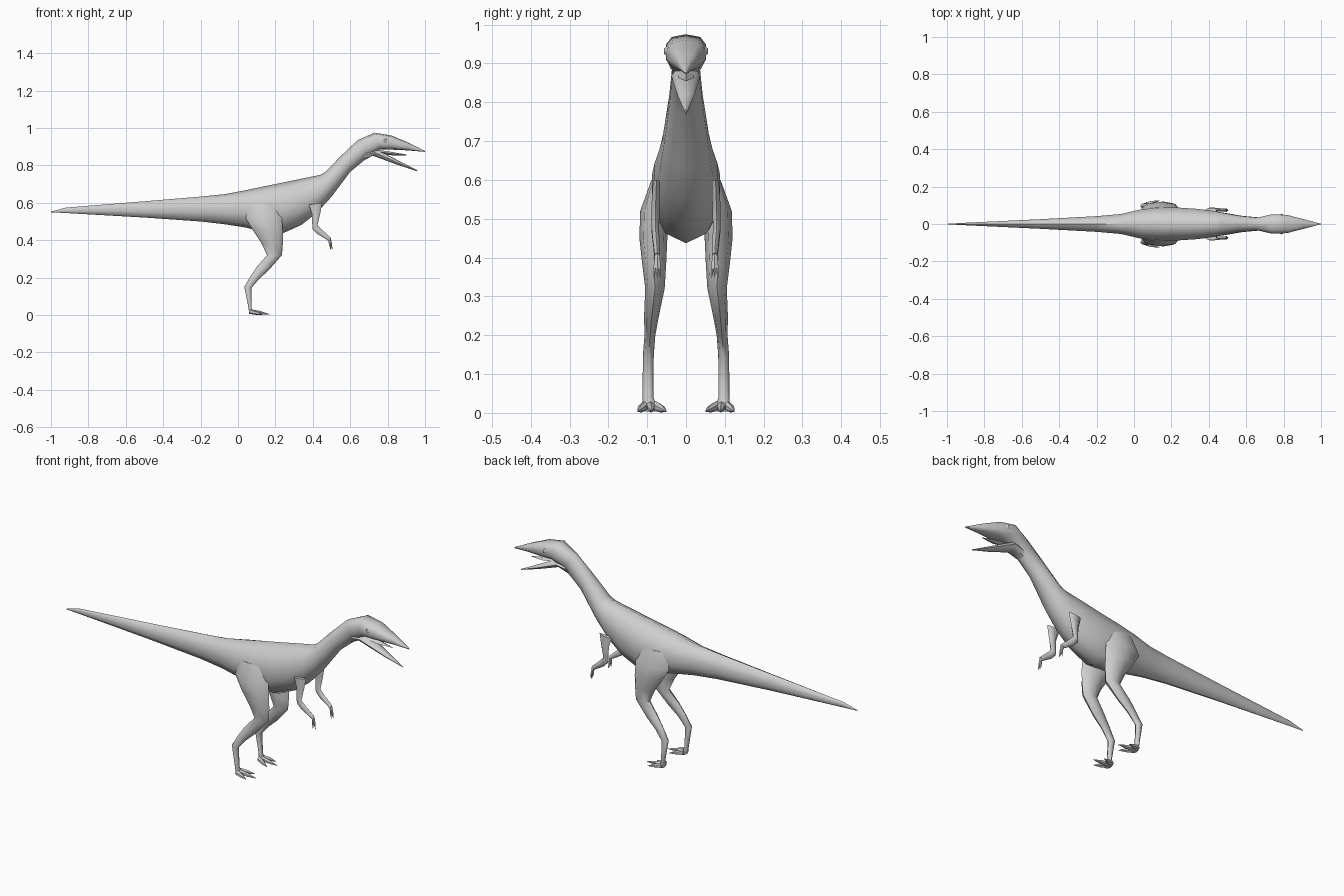
import bpy, bmesh, math

skin = bpy.data.materials.new("grey_skin")
skin.diffuse_color = (0.62, 0.62, 0.62, 1)


def loft(name, rings, sides=10, angle=50):
    """Each ring: upper edge (x, z), lower edge (x, z), centre y, half width, squareness."""
    bm = bmesh.new()
    loops = []
    for ux, uz, lx, lz, yc, w, power in rings:
        loop = []
        for i in range(sides):
            a = 2 * math.pi * i / sides
            c, s = math.cos(a), math.sin(a)
            c = math.copysign(abs(c) ** power, c)
            s = math.copysign(abs(s) ** power, s) if abs(s) > 1e-6 else 0
            t = (1 + c) / 2
            loop.append(bm.verts.new((lx + (ux - lx) * t, yc + w * s, lz + (uz - lz) * t)))
        loops.append(loop)
    for a, b in zip(loops, loops[1:]):
        for i in range(sides):
            j = (i + 1) % sides
            bm.faces.new((a[i], a[j], b[j], b[i]))
    bm.faces.new(loops[0])
    bm.faces.new(loops[-1])
    bmesh.ops.recalc_face_normals(bm, faces=bm.faces)
    mesh = bpy.data.meshes.new(name)
    bm.to_mesh(mesh)
    bm.free()
    mesh.materials.append(skin)
    for p in mesh.polygons:
        p.use_smooth = True
    mesh.set_sharp_from_angle(angle=math.radians(angle))
    obj = bpy.data.objects.new(name, mesh)
    bpy.context.collection.objects.link(obj)
    return obj


def spike(name, base, tip, r, mid=0.5):
    """Small tapering toe or claw between two points."""
    rings = []
    for t, k in ((0, 1), (mid, 0.8), (1, 0.06)):
        x, y, z = (base[i] + (tip[i] - base[i]) * t for i in range(3))
        dx, dz = tip[0] - base[0], tip[2] - base[2]
        d = math.hypot(dx, dz)
        nx, nz = -dz / d * r * k, dx / d * r * k
        rings.append((x + nx, z + nz, x - nx, z - nz, y, r * k, 1))
    return loft(name, rings, 6)


# Tail, torso, neck and upper head in one skin
loft("body", [
    (-1.00, 0.553, -1.00, 0.549, 0, 0.001, 1),
    (-0.92, 0.574, -0.92, 0.545, 0, 0.006, 1),
    (-0.50, 0.608, -0.50, 0.521, 0, 0.027, 1),
    (-0.20, 0.633, -0.20, 0.500, 0, 0.044, 1),
    (-0.07, 0.646, -0.07, 0.485, 0, 0.056, 1),
    (0.04, 0.667, 0.04, 0.468, 0, 0.083, 1),
    (0.14, 0.688, 0.14, 0.443, 0, 0.092, 1),
    (0.24, 0.708, 0.24, 0.437, 0, 0.092, 1),
    (0.34, 0.729, 0.34, 0.482, 0, 0.085, 1),
    (0.44, 0.749, 0.42, 0.545, 0, 0.072, 1),
    (0.465, 0.763, 0.50, 0.632, 0, 0.062, 1),
    (0.55, 0.850, 0.60, 0.765, 0, 0.045, 1),
    (0.64, 0.935, 0.70, 0.848, 0, 0.036, 1),
    (0.73, 0.975, 0.76, 0.885, 0, 0.054, 0.75),
    (0.82, 0.960, 0.82, 0.884, 0, 0.050, 0.75),
    (0.91, 0.922, 0.91, 0.880, 0, 0.026, 0.8),
    (1.00, 0.877, 1.00, 0.872, 0, 0.001, 1)])

# Open mouth
loft("lower_jaw", [
    (0.69, 0.890, 0.67, 0.825, 0, 0.030, 1),
    (0.745, 0.885, 0.72, 0.852, 0, 0.038, 0.9),
    (0.86, 0.824, 0.85, 0.804, 0, 0.020, 0.9),
    (0.96, 0.773, 0.96, 0.768, 0, 0.001, 1)], 8)
loft("tongue", [
    (0.74, 0.885, 0.74, 0.865, 0, 0.020, 1),
    (0.82, 0.872, 0.82, 0.854, 0, 0.020, 1),
    (0.90, 0.858, 0.90, 0.854, 0, 0.002, 1)], 4)

for side, s in (("left", 1), ("right", -1)):
    # Eye bump
    loft(side + "_eye", [
        (0.778, 0.942, 0.778, 0.920, s * 0.046, 0.003, 1),
        (0.790, 0.946, 0.790, 0.918, s * 0.047, 0.011, 1),
        (0.803, 0.941, 0.803, 0.921, s * 0.044, 0.003, 1)], 6)

    # Thigh, shin and ankle
    loft(side + "_leg", [
        (0.20, 0.600, 0.07, 0.600, s * 0.075, 0.014, 1),
        (0.235, 0.520, 0.04, 0.520, s * 0.082, 0.036, 1),
        (0.24, 0.440, 0.075, 0.460, s * 0.084, 0.036, 1),
        (0.24, 0.385, 0.125, 0.385, s * 0.082, 0.031, 1),
        (0.235, 0.320, 0.155, 0.320, s * 0.080, 0.025, 1),
        (0.165, 0.240, 0.100, 0.257, s * 0.089, 0.019, 1),
        (0.115, 0.195, 0.065, 0.205, s * 0.093, 0.014, 1),
        (0.072, 0.145, 0.034, 0.150, s * 0.097, 0.014, 1),
        (0.073, 0.040, 0.056, 0.040, s * 0.098, 0.014, 1),
        (0.085, 0.004, 0.060, 0.004, s * 0.092, 0.022, 1)], 8)

    # Three splayed toes
    for label, tip in (("inner", (0.135, 0.050, 0.004)), ("middle", (0.168, 0.088, 0.004)),
                       ("outer", (0.135, 0.125, 0.004))):
        base_y = 0.092 + (tip[1] - 0.088) * 0.35
        spike(f"{side}_{label}_toe", (0.066, s * base_y, 0.018),
              (tip[0], s * tip[1], tip[2]), 0.013)

    # Arm bent at the elbow
    loft(side + "_arm", [
        (0.45, 0.600, 0.38, 0.590, s * 0.076, 0.010, 1),
        (0.44, 0.545, 0.395, 0.540, s * 0.078, 0.012, 1),
        (0.425, 0.480, 0.398, 0.460, s * 0.079, 0.011, 1),
        (0.450, 0.455, 0.425, 0.432, s * 0.077, 0.010, 1),
        (0.497, 0.412, 0.482, 0.398, s * 0.074, 0.008, 1)], 6)

    # Clawed fingers
    for label, y, tip_x in (("inner", 0.066, 0.497), ("middle", 0.074, 0.505), ("outer", 0.083, 0.495)):
        spike(f"{side}_{label}_finger", (0.489, s * 0.074, 0.408),
              (tip_x, s * y, 0.348), 0.007)
